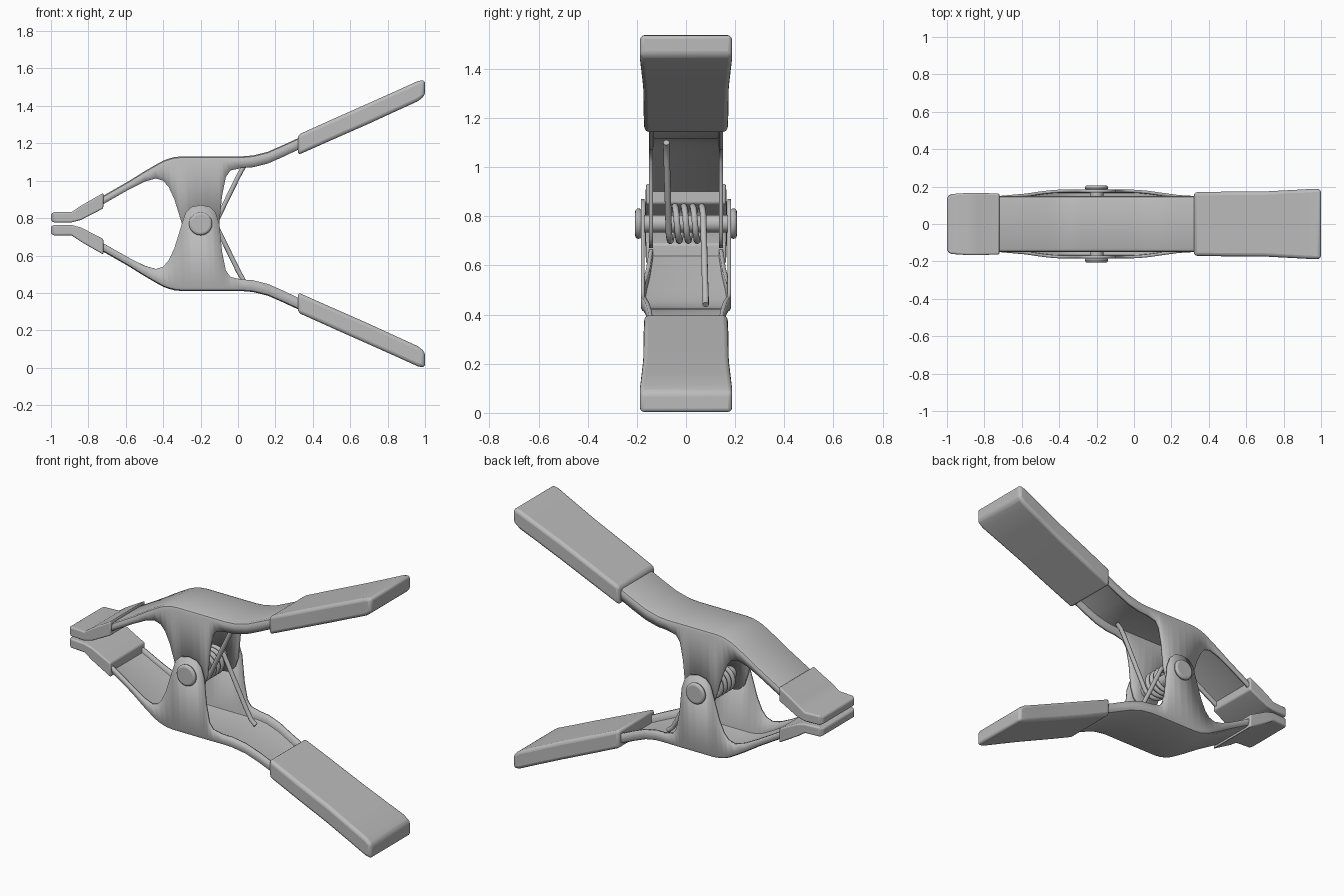
import bpy, math
from mathutils import Vector

MID = 0.77            # height of the pivot and of the mirror plane
PIVOT_X = -0.2

if "Cube" in bpy.data.objects:
    bpy.data.objects.remove(bpy.data.objects["Cube"], do_unlink=True)

steel = bpy.data.materials.new("satin_grey")
steel.use_nodes = True
GREY = (0.5, 0.5, 0.5, 1)
steel.diffuse_color = GREY
steel.node_tree.nodes["Principled BSDF"].inputs["Base Color"].default_value = GREY


def finish(obj, angle=35):
    obj.data.materials.append(steel)
    bpy.ops.object.select_all(action='DESELECT')
    obj.select_set(True)
    bpy.context.view_layer.objects.active = obj
    bpy.ops.object.shade_smooth_by_angle(angle=math.radians(angle))
    return obj


def loft(name, sections, flip, closed):
    """Skin a row of cross-sections; flip mirrors it below the pivot."""
    n = len(sections[0])
    verts = [(x, y, 2 * MID - z if flip else z) for s in sections for x, y, z in s]
    faces = []
    for i in range(len(sections) - 1):
        for j in range(n if closed else n - 1):
            k = (j + 1) % n
            faces.append((i * n + j, i * n + k, (i + 1) * n + k, (i + 1) * n + j))
    if closed:
        last = (len(sections) - 1) * n
        faces.append(tuple(reversed(range(n))))
        faces.append(tuple(range(last, last + n)))
    if flip:
        faces = [tuple(reversed(f)) for f in faces]
    mesh = bpy.data.meshes.new(name)
    mesh.from_pydata(verts, [], faces)
    obj = bpy.data.objects.new(name, mesh)
    bpy.context.collection.objects.link(obj)
    return obj


# Bent sheet arm: x, outer height, flange edge (the deep part is the pivot ear)
ARM = [(-.95, .815, .79), (-.88, .82, .785), (-.72, .92, .875), (-.58, 1.0, .955),
       (-.5, 1.05, .995), (-.44, 1.085, 1.012), (-.4, 1.107, 1.0), (-.37, 1.118, .965),
       (-.34, 1.126, .9), (-.3, 1.13, .77), (-.28, 1.13, .71), (-.25, 1.13, .68),
       (-.2, 1.13, .67), (-.15, 1.13, .68), (-.12, 1.13, .71), (-.1, 1.13, .77),
       (-.085, 1.13, .92), (-.065, 1.13, 1.02), (-.04, 1.13, 1.055),
       (.02, 1.13, 1.068), (.08, 1.135, 1.072), (.16, 1.155, 1.092),
       (.24, 1.19, 1.127), (.32, 1.227, 1.165), (.6, 1.35, 1.29)]


def arm(name, flip):
    sections = []
    for x, top, edge in ARM:
        w = 0.15
        if flip:      # the lower arm swells so its ears sit outside
            t = min(1, max(0, min((x + .72) / .34, (.32 - x) / .34)))
            w += 0.034 * t * t * (3 - 2 * t)
        r = 0.02
        half = [(w, edge), (w, top - r), (w - .3 * r, top - .3 * r), (w - r, top)]
        sections.append([(x, y, z) for y, z in half]
                        + [(x, -y, z) for y, z in reversed(half)])
    obj = loft(name, sections, flip, False)
    mod = obj.modifiers.new("sheet", 'SOLIDIFY')
    mod.thickness, mod.offset = 0.016, -1
    finish(obj)


def block(name, rows, flip, bevel):
    """Rounded sleeve from rows of x, top, bottom, half width."""
    sections = [[(x, w, b), (x, w, t), (x, -w, t), (x, -w, b)] for x, t, b, w in rows]
    obj = loft(name, sections, flip, True)
    mod = obj.modifiers.new("round", 'BEVEL')
    mod.width, mod.segments = bevel, 3
    mod.limit_method, mod.angle_limit = 'ANGLE', math.radians(35)
    finish(obj, 40)


GRIP = [(.32, 1.245, 1.137, .17), (.5, 1.326, 1.217, .173), (.7, 1.415, 1.305, .174),
        (.85, 1.482, 1.374, .182), (.96, 1.532, 1.424, .188), (1.0, 1.54, 1.455, .188)]
JAW = [(-1, .824, .784, .142), (-.982, .832, .777, .16), (-.89, .832, .777, .166),
       (-.84, .866, .79, .166), (-.72, .935, .852, .163)]

for side, flip in (("upper", False), ("lower", True)):
    arm(side + "_arm", flip)
    block(side + "_grip", GRIP, flip, 0.018)
    block(side + "_jaw_pad", JAW, flip, 0.008)


# Pivot rivet
def rod(name, radius, y0, y1, bevel):
    bpy.ops.mesh.primitive_cylinder_add(
        vertices=40, radius=radius, depth=y1 - y0,
        location=(PIVOT_X, (y0 + y1) / 2, MID), rotation=(math.pi / 2, 0, 0))
    obj = bpy.context.object
    obj.name = name
    if bevel:
        mod = obj.modifiers.new("round", 'BEVEL')
        mod.width, mod.segments = bevel, 3
        mod.limit_method = 'ANGLE'
    finish(obj)


rod("pivot_pin", 0.036, -0.19, 0.19, 0)
rod("front_rivet_head", 0.062, -0.207, -0.18, 0.014)
rod("back_rivet_head", 0.062, 0.18, 0.207, 0.014)

# Torsion spring: coil with a leg pressing on each arm
COIL, HALF, STEPS = 0.07, 0.07, 96
path = [(.06, -HALF - .01, 1.1), (.03, -HALF - .01, 1.075), (0, -HALF - .008, 1.02)]
for i in range(STEPS + 1):
    t = i / STEPS
    a = math.radians(-30 - t * (300 + 3 * 360))
    path.append((PIVOT_X + COIL * math.cos(a), HALF * (2 * t - 1), MID + COIL * math.sin(a)))
path += [(x, -y, 2 * MID - z) for x, y, z in reversed(path[:3])]

curve = bpy.data.curves.new("spring", 'CURVE')
curve.dimensions = '3D'
curve.bevel_depth, curve.bevel_resolution, curve.use_fill_caps = 0.013, 3, True
spline = curve.splines.new('POLY')
spline.points.add(len(path) - 1)
for p, co in zip(spline.points, path):
    p.co = (*co, 1)
wire = bpy.data.objects.new("spring", curve)
bpy.context.collection.objects.link(wire)
bpy.ops.object.select_all(action='DESELECT')
wire.select_set(True)
bpy.context.view_layer.objects.active = wire
bpy.ops.object.convert(target='MESH')
finish(bpy.context.object, 60)
